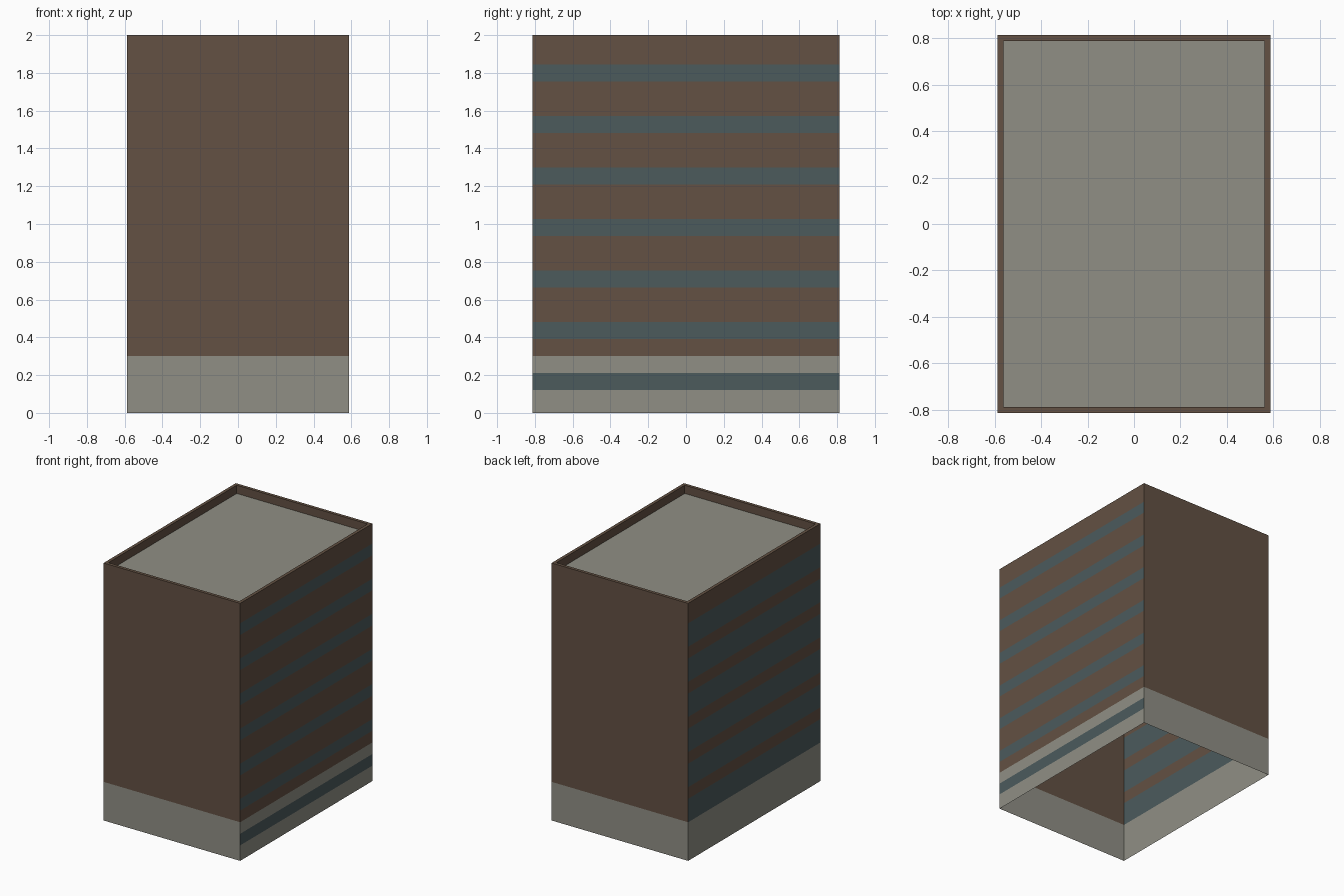
import bpy
import bmesh

cube = bpy.data.objects.get("Cube")
if cube:
    bpy.data.objects.remove(cube, do_unlink=True)

HX, HY = 0.587, 0.812        # half width, half depth
RIM = 0.025                  # parapet thickness
BASE, ROOF, TOP = 0.30, 1.936, 2.0
FLOORS = 6
STEP = (ROOF - BASE) / FLOORS


def make_material(name, rgb):
    mat = bpy.data.materials.new(name)
    mat.use_nodes = True
    color = (*rgb, 1.0)
    mat.diffuse_color = color
    bsdf = mat.node_tree.nodes["Principled BSDF"]
    bsdf.inputs["Base Color"].default_value = color
    bsdf.inputs["Roughness"].default_value = 0.9
    return mat


BROWN, GRAY, TEAL = range(3)
MATERIALS = [
    make_material("brown_cladding", (0.125, 0.082, 0.056)),
    make_material("gray_concrete", (0.28, 0.275, 0.235)),
    make_material("teal_glass", (0.072, 0.104, 0.108)),
]


def build(name, quads):
    """Make one object from (corner points, material) quads."""
    bm = bmesh.new()
    for points, mat in quads:
        face = bm.faces.new([bm.verts.new(p) for p in points])
        face.material_index = mat
    bmesh.ops.remove_doubles(bm, verts=bm.verts, dist=0.0001)
    mesh = bpy.data.meshes.new(name)
    bm.to_mesh(mesh)
    bm.free()
    for mat in MATERIALS:
        mesh.materials.append(mat)
    obj = bpy.data.objects.new(name, mesh)
    bpy.context.collection.objects.link(obj)
    return obj


def corners(inset=0.0):
    x, y = HX - inset, HY - inset
    return [(-x, -y), (x, -y), (x, y), (-x, y)]


def wall(name, side, bottom, top, color, stripes=()):
    """Wall sheet with horizontal window stripes; sides run front, +x, back, -x."""
    (ax, ay), (bx, by) = corners()[side], corners()[(side + 1) % 4]
    levels = sorted({bottom, top, *(z for s in stripes for z in s)})
    quads = []
    for lo, hi in zip(levels, levels[1:]):
        mid = (lo + hi) / 2
        glass = any(s[0] < mid < s[1] for s in stripes)
        quads.append(([(ax, ay, lo), (bx, by, lo), (bx, by, hi), (ax, ay, hi)],
                      TEAL if glass else color))
    return build(name, quads)


# Window stripes: narrow on one long side, tall from floor level on the other
floors = [BASE + i * STEP for i in range(FLOORS)]
narrow = [(z + STEP / 3, z + STEP * 2 / 3) for z in floors]
tall = [(z, z + STEP * 2 / 3) for z in floors]

# Upper walls and ground floor walls
wall("front_wall", 0, BASE, TOP, BROWN)
wall("left_wall", 1, BASE, TOP, BROWN, narrow)
wall("back_wall", 2, BASE, TOP, BROWN)
wall("right_wall", 3, BASE, TOP, BROWN, tall)
wall("front_base", 0, 0.0, BASE, GRAY)
wall("left_base", 1, 0.0, BASE, GRAY, [(0.12, 0.21)])
wall("back_base", 2, 0.0, BASE, GRAY)
wall("right_base", 3, 0.0, BASE, GRAY)

# Parapet: flat rim and inner faces around the roof
rim = []
outer, inner = corners(), corners(RIM)
for i in range(4):
    j = (i + 1) % 4
    a, b, c, d = outer[i], outer[j], inner[j], inner[i]
    rim.append(([(*a, TOP), (*b, TOP), (*c, TOP), (*d, TOP)], BROWN))
    rim.append(([(*d, TOP), (*c, TOP), (*c, ROOF), (*d, ROOF)], BROWN))
build("parapet", rim)

# Roof deck
build("roof", [([(*p, ROOF) for p in inner], GRAY)])
